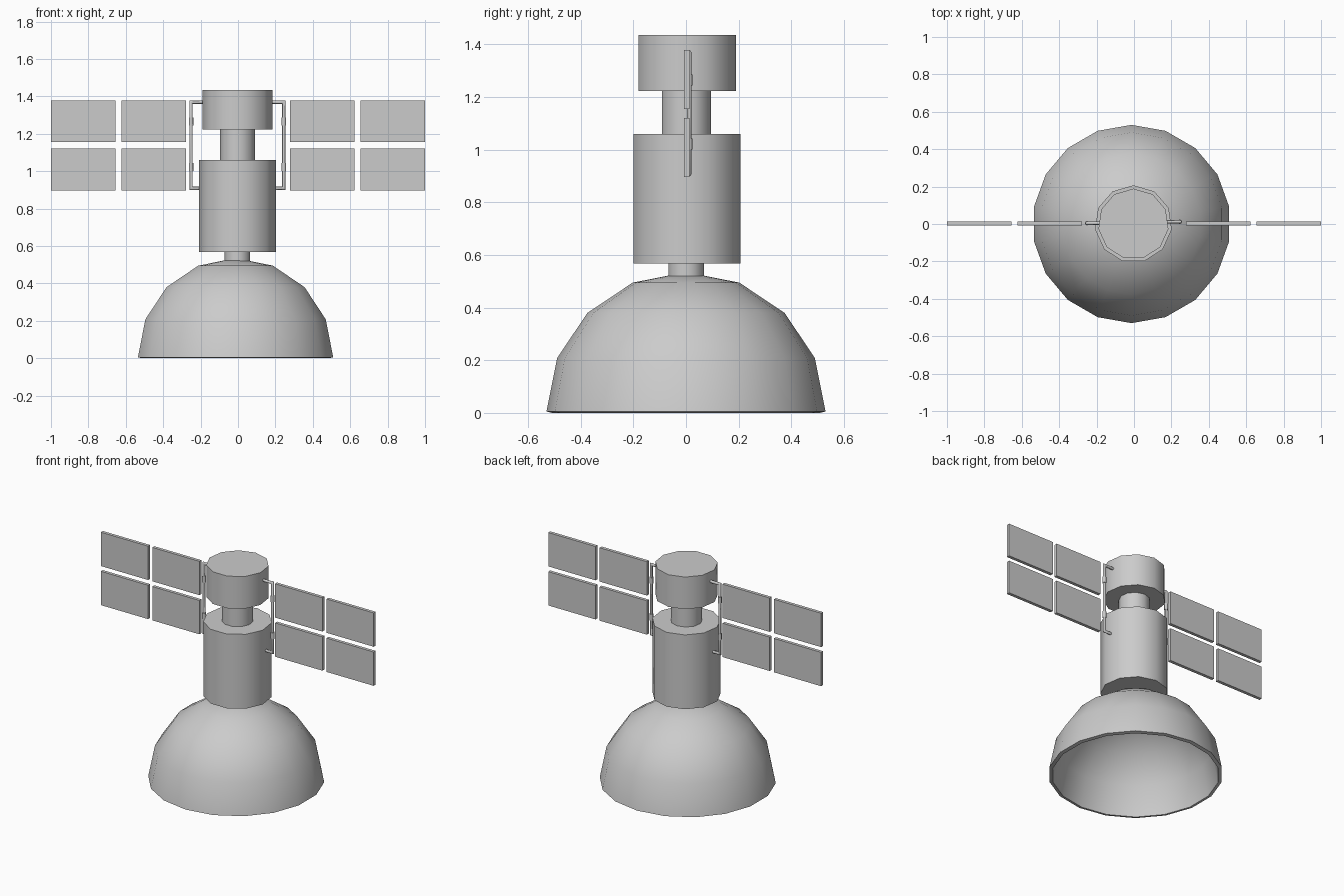
import bpy, bmesh
from math import sin, cos, pi, radians
from mathutils import Vector

if "Cube" in bpy.data.objects:
    bpy.data.objects.remove(bpy.data.objects["Cube"])

CX = -0.003  # axis of the central stack


def finish(bm, name, smooth=None):
    bmesh.ops.remove_doubles(bm, verts=bm.verts, dist=1e-5)
    bmesh.ops.recalc_face_normals(bm, faces=bm.faces)
    me = bpy.data.meshes.new(name)
    bm.to_mesh(me)
    bm.free()
    ob = bpy.data.objects.new(name, me)
    bpy.context.collection.objects.link(ob)
    if smooth:
        bpy.ops.object.select_all(action='DESELECT')
        ob.select_set(True)
        bpy.context.view_layer.objects.active = ob
        bpy.ops.object.shade_smooth_by_angle(angle=radians(smooth))
    return ob


def lathe(name, profile, sides, cx, smooth=40):
    """Turn an (r, z) profile about z, with one corner pointing to +y."""
    bm = bmesh.new()
    vs = [bm.verts.new((0, r, z)) for r, z in profile]
    edges = [bm.edges.new(p) for p in zip(vs, vs[1:])]
    bmesh.ops.spin(bm, geom=vs + edges, cent=(0, 0, 0), axis=(0, 0, 1),
                   angle=2 * pi, steps=sides, use_duplicate=False)
    bmesh.ops.translate(bm, verts=bm.verts, vec=(cx, 0, 0))
    return finish(bm, name, smooth)


def drum(name, r, z0, z1, sides=11):
    return lathe(name, [(0, z0), (r, z0), (r, z1), (0, z1)], sides, CX)


def tube(name, points, radius):
    """Mitred round pipe along a path in the xz plane."""
    bm = bmesh.new()
    pts = [Vector(p) for p in points]
    rings = []
    for i, p in enumerate(pts):
        a = (p - pts[i - 1]).normalized() if i else (pts[1] - p).normalized()
        b = (pts[i + 1] - p).normalized() if i < len(pts) - 1 else a
        t = (a + b).normalized()
        side = t.cross(Vector((0, 1, 0))) / max(t.dot(a), 0.3)
        rings.append([bm.verts.new(p + radius * (cos(k * pi / 4) * side
                      + sin(k * pi / 4) * Vector((0, 1, 0)))) for k in range(8)])
    for r0, r1 in zip(rings, rings[1:]):
        for k in range(8):
            bm.faces.new((r0[k], r0[k - 1], r1[k - 1], r1[k]))
    bm.faces.new(rings[0])
    bm.faces.new(rings[-1])
    return finish(bm, name, 50)


# Hollow dish: outer shell, rim, inner shell
outer = [(0.53 * cos(a), 0.005 + 0.53 * sin(a)) for a in (i * pi / 8 for i in range(5))]
inner = [(0.508 * cos(a), 0.508 * sin(a)) for a in (i * pi / 8 for i in range(5))]
lathe("dish", outer[::-1] + inner, 18, -0.013)

# Central stack
drum("lower_neck", 0.069, 0.50, 0.57)
drum("body", 0.207, 0.568, 1.06)
drum("upper_neck", 0.095, 1.06, 1.223)
drum("top_drum", 0.189, 1.222, 1.435)

# Handle frames and solar panels on both sides
for s, side, px, py in ((-1, "left", -0.251, 0.004), (1, "right", 0.245, 0.012)):
    tube(side + "_handle", [(s * 0.175, py, 1.369), (px, py, 1.369),
                            (px, py, 0.908), (s * 0.185, py, 0.908)], 0.009)
    for j, z in enumerate((1.022, 1.265)):
        tube(f"{side}_collar_{j}", [(px, py, z - 0.021), (px, py, z + 0.021)], 0.012)
    for x in (0.450, 0.827):
        for z in (1.008, 1.267):
            bm = bmesh.new()
            bmesh.ops.create_cube(bm, size=1)
            bmesh.ops.scale(bm, verts=bm.verts, vec=(0.346, 0.021, 0.224))
            bmesh.ops.translate(bm, verts=bm.verts, vec=(s * x, 0.003, z))
            finish(bm, side + "_solar_panel")
